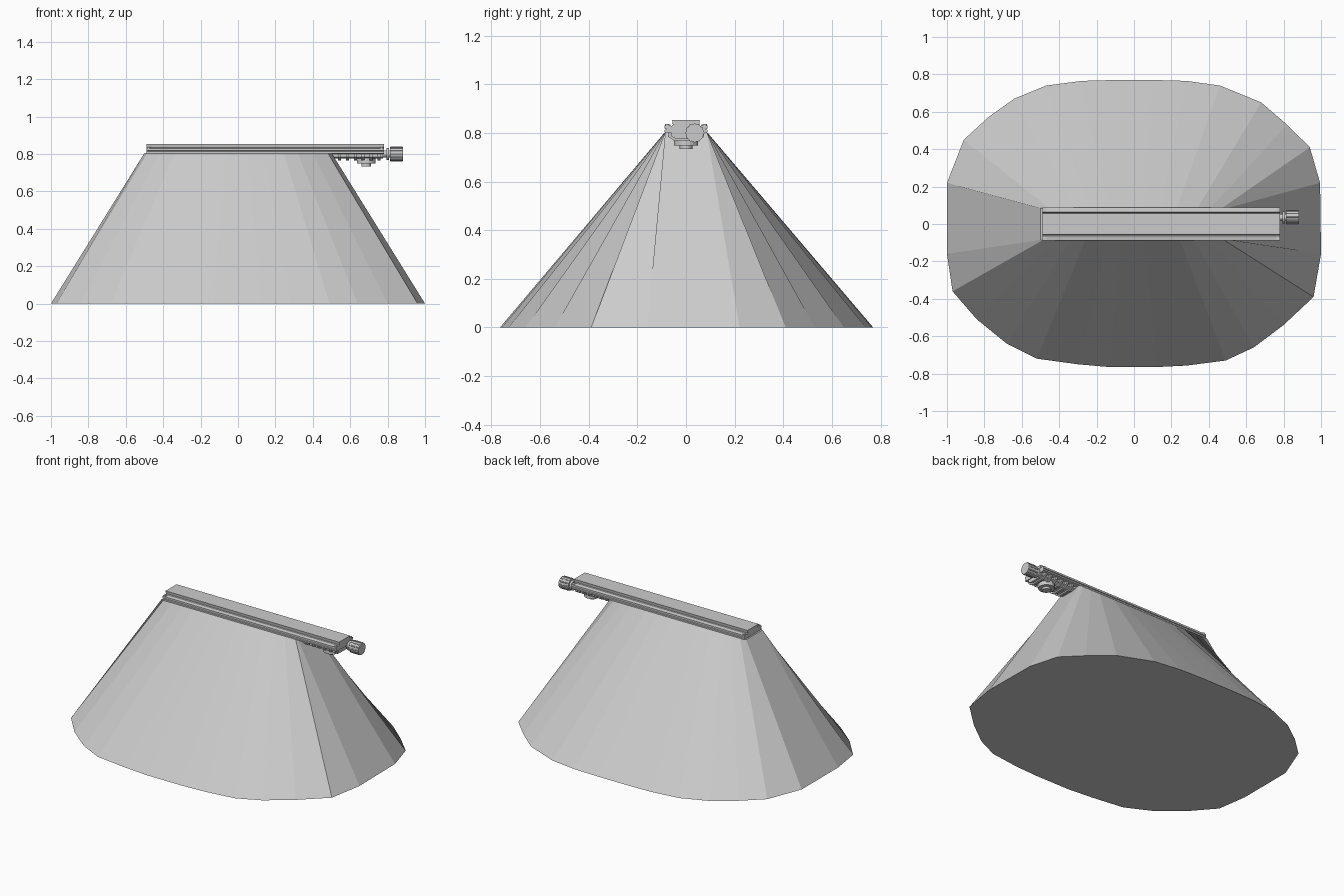
import bpy, bmesh, math
from mathutils import Matrix

if "Cube" in bpy.data.objects:
    bpy.data.objects.remove(bpy.data.objects["Cube"])


def material(name, v):
    m = bpy.data.materials.new(name)
    m.diffuse_color = (v, v, v, 1)
    m.use_nodes = True
    m.node_tree.nodes["Principled BSDF"].inputs["Base Color"].default_value = m.diffuse_color
    return m


GREY = material("light grey", 0.6)


def finish(name, bm):
    bmesh.ops.recalc_face_normals(bm, faces=bm.faces)
    me = bpy.data.meshes.new(name)
    bm.to_mesh(me)
    bm.free()
    me.materials.append(GREY)
    ob = bpy.data.objects.new(name, me)
    bpy.context.collection.objects.link(ob)
    return ob


def loft(name, a, b):
    """Closed solid between two matching rings."""
    bm = bmesh.new()
    va, vb = [bm.verts.new(p) for p in a], [bm.verts.new(p) for p in b]
    n = len(a)
    for i in range(n):
        j = (i + 1) % n
        bm.faces.new((va[i], va[j], vb[j], vb[i]))
    bm.faces.new(va[::-1])
    bm.faces.new(vb)
    return finish(name, bm)


def extrude_x(name, profile, x0, x1):
    return loft(name, [(x0, y, z) for y, z in profile], [(x1, y, z) for y, z in profile])


def box(name, x0, x1, y0, y1, z0, z1):
    return extrude_x(name, [(y0, z0), (y1, z0), (y1, z1), (y0, z1)], x0, x1)


def cylinder(name, centre, r, length, axis="Z", sides=20):
    bm = bmesh.new()
    rot = Matrix.Rotation(math.pi / 2, 4, "Y") if axis == "X" else Matrix()
    bmesh.ops.create_cone(bm, cap_ends=True, segments=sides, radius1=r, radius2=r,
                          depth=length, matrix=Matrix.Translation(centre) @ rot)
    return finish(name, bm)


# Flared skirt: uneven rounded outline rising to a narrow slot
outline = [(-1, .22), (-.91, .45), (-.78, .57), (-.64, .67), (-.47, .74), (-.28, .765),
           (-.1, .77), (.1, .77), (.28, .765), (.46, .74), (.68, .65), (.82, .53),
           (.94, .41), (.995, .22), (1, -.16), (.96, -.39), (.8, -.54), (.64, -.66),
           (.49, -.73), (.28, -.757), (.12, -.765), (-.13, -.765), (-.3, -.75),
           (-.52, -.72), (-.68, -.64), (-.84, -.51), (-.97, -.36), (-1, -.16)]
loft("flared_skirt", [(x, y, 0) for x, y in outline],
     [(x * .5, math.copysign(.085, y), .805) for x, y in outline])

# Long bar with grooved side rails and raised top
half = [(.07, .8), (.088, .803), (.088, .812), (.08, .815), (.088, .818), (.088, .83),
        (.064, .834), (.06, .828), (.054, .834), (.057, .853)]
extrude_x("long_bar", half + [(-y, z) for y, z in reversed(half)], -.49, .78)

# Screws at the rail corners
for x in (-.478, .768):
    for y in (-.077, .077):
        cylinder("rail_screw", (x, y, .832), .01, .008, sides=12)

# Housing under the overhanging end
extrude_x("end_housing", [(-.06, .805), (-.06, .785), (-.04, .775), (.04, .775),
                          (.06, .785), (.06, .805)], .5, .775)
for i in range(6):
    x = .535 + i * .042
    extrude_x("housing_rib", [(-.075, .81), (-.075, .785), (-.045, .766), (.045, .766),
                              (.075, .785), (.075, .81)], x, x + .016)

# Round boss below the housing
cylinder("boss", (.685, 0, .763), .05, .03)
cylinder("boss_cap", (.685, 0, .742), .026, .016)

# Adjusting knob on the end
cylinder("knob_shaft", (.795, .036, .8), .018, .05, "X", 16)
cylinder("knob_collar", (.8, .036, .8), .032, .014, "X", 20)
cylinder("knob", (.847, .036, .8), .037, .07, "X", 24)
for i in range(12):
    a = i * math.pi / 6
    cylinder("knob_grip", (.847, .036 + .036 * math.cos(a), .8 + .036 * math.sin(a)),
             .004, .064, "X", 6)
